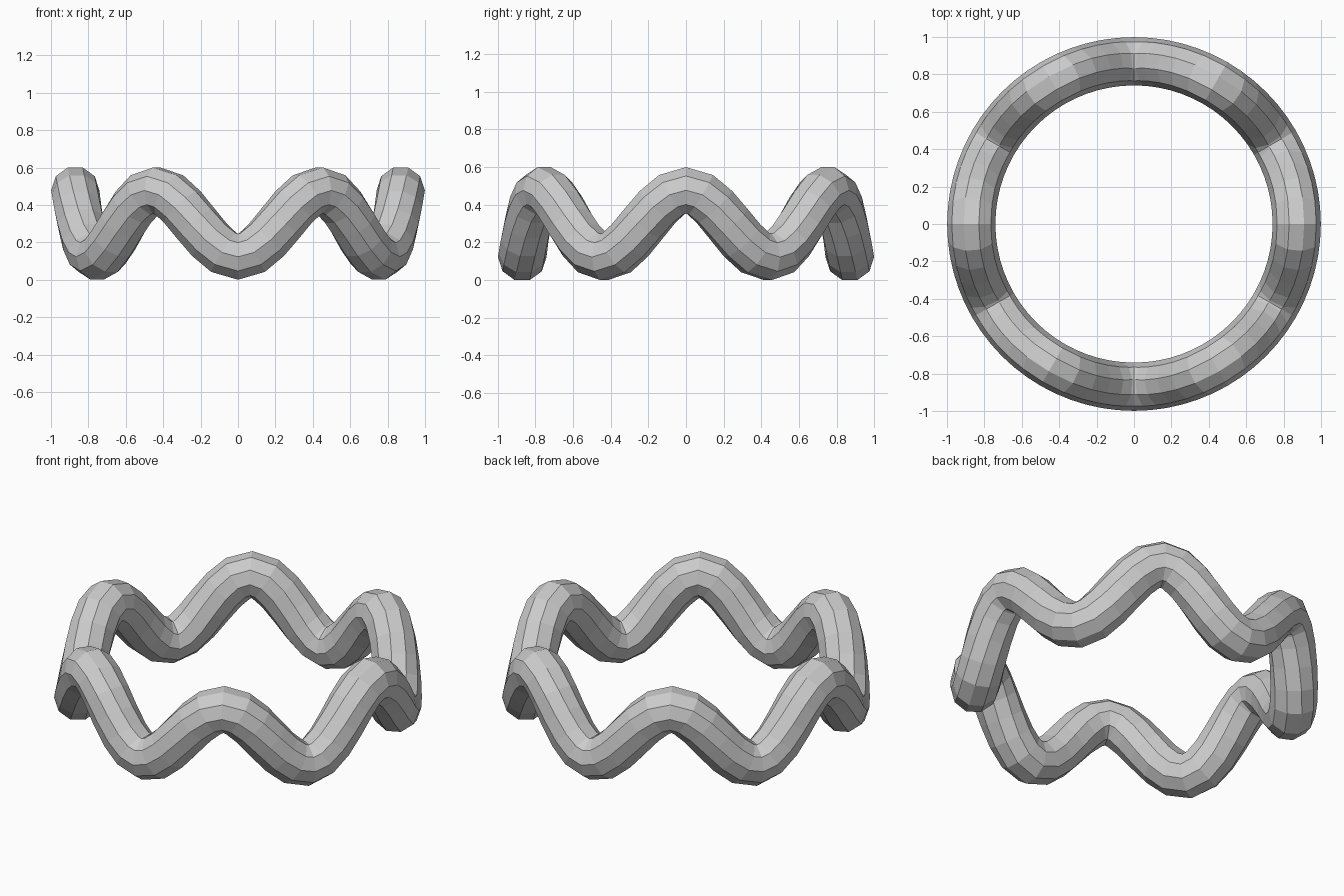
import bpy, bmesh
from math import sin, cos, tau
from mathutils import Vector

if "Cube" in bpy.data.objects:
    bpy.data.objects.remove(bpy.data.objects["Cube"])

RING_R, TUBE_R = 0.87, 0.129     # path radius, tube radius
WAVES, SEGS, SIDES = 6, 72, 10
MID = 0.30
AMP = MID - TUBE_R * sin(tau / 5)  # top facet lands on z = 0.6

# wavy ring: ten-sided tube swept along a cosine wave wrapped round a circle
bm = bmesh.new()
rings = []
for i in range(SEGS):
    a = tau * i / SEGS
    out = Vector((cos(a), sin(a), 0))
    centre = out * RING_R + Vector((0, 0, MID + AMP * cos(WAVES * a)))
    tangent = Vector((-sin(a) * RING_R, cos(a) * RING_R,
                      -AMP * WAVES * sin(WAVES * a))).normalized()
    up = out.cross(tangent)
    rings.append([bm.verts.new(centre + TUBE_R * (out * cos(t) + up * sin(t)))
                  for t in (tau * k / SIDES for k in range(SIDES))])

for i in range(SEGS):
    r0, r1 = rings[i], rings[(i + 1) % SEGS]
    for k in range(SIDES):
        n = (k + 1) % SIDES
        bm.faces.new((r0[k], r0[n], r1[n], r1[k]))

# make sure the faces point outwards
bm.normal_update()
outer = max(bm.faces, key=lambda f: f.calc_center_median().xy.length)
if outer.normal.dot(outer.calc_center_median()) < 0:
    bmesh.ops.reverse_faces(bm, faces=bm.faces[:])

mesh = bpy.data.meshes.new("wavy_ring")
bm.to_mesh(mesh)
bm.free()
ring = bpy.data.objects.new("wavy_ring", mesh)
bpy.context.collection.objects.link(ring)
